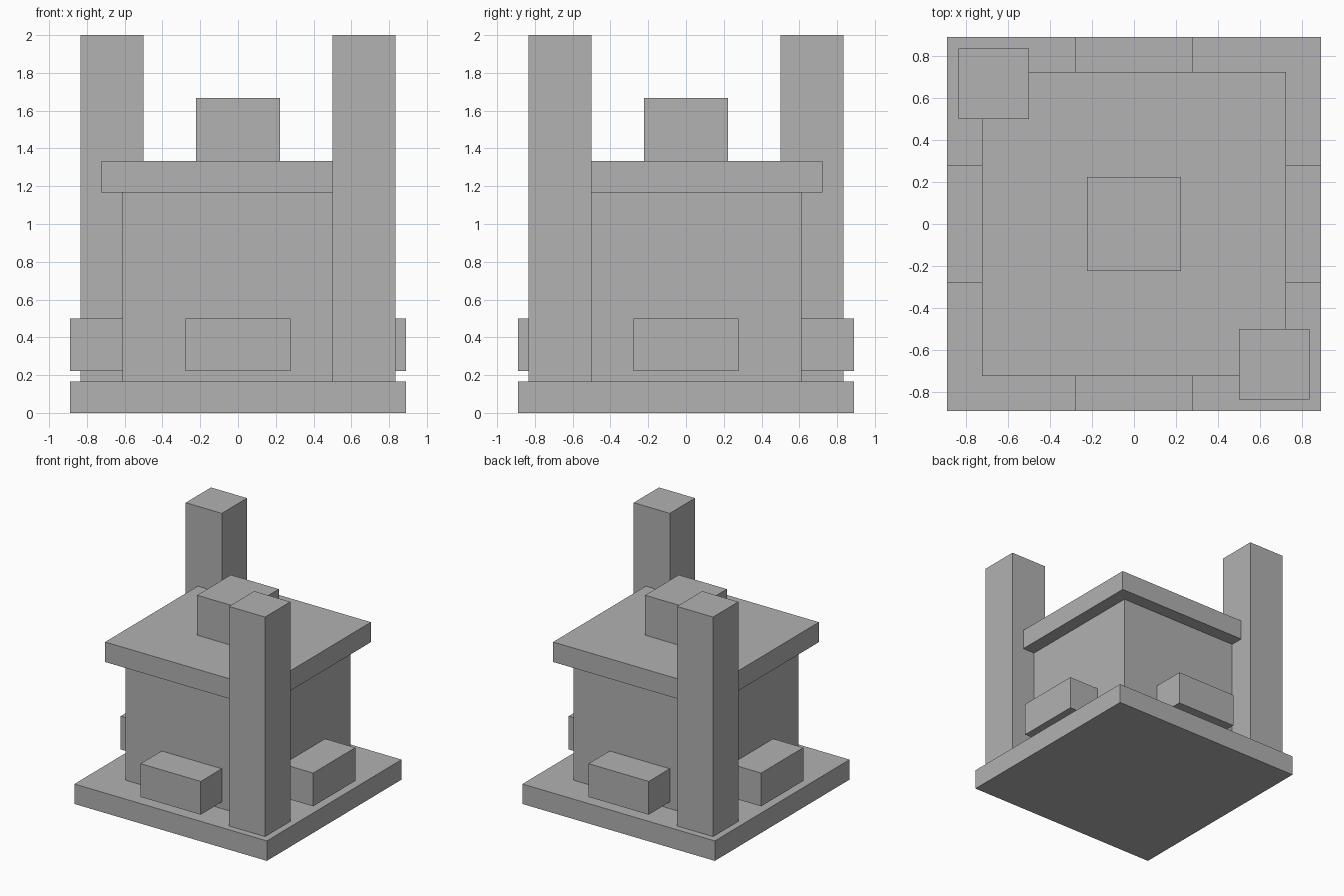
import bpy
from mathutils import Matrix, Vector

default = bpy.data.objects.get("Cube")
if default:
    bpy.data.objects.remove(default, do_unlink=True)

U = 1 / 18  # modelling unit

# Single stone colour
stone = bpy.data.materials.new("stone grey")
stone.use_nodes = True
colour = (0.445, 0.445, 0.445, 1)
stone.diffuse_color = colour
bsdf = next(n for n in stone.node_tree.nodes if n.type == "BSDF_PRINCIPLED")
bsdf.inputs["Base Color"].default_value = colour
bsdf.inputs["Roughness"].default_value = 0.8


def block(name, x, y, half_x, half_y, bottom, top):
    """Box centred on x, y, spanning bottom to top, measured in units."""
    bpy.ops.mesh.primitive_cube_add(size=2)
    obj = bpy.context.object
    obj.name = obj.data.name = name
    centre = Vector((x, y, (bottom + top) / 2)) * U
    scale = Matrix.Diagonal((half_x * U, half_y * U, (top - bottom) / 2 * U, 1))
    obj.data.transform(scale)
    obj.location = centre
    obj.data.materials.append(stone)
    return obj


# Stacked central parts
for name, half, bottom, top in (
    ("base_slab", 16, 0, 3),
    ("main_body", 11, 3, 21),
    ("roof_slab", 13, 21, 24),
    ("roof_block", 4, 24, 30),
):
    block(name, 0, 0, half, half, bottom, top)

# Tall pillars on two opposite corners
for name, side in (("front_left_pillar", 1), ("back_right_pillar", -1)):
    block(name, 12 * side, -12 * side, 3, 3, 3, 36)

# Ledge blocks projecting from each wall
for name, dx, dy in (
    ("front_ledge", 0, -1),
    ("back_ledge", 0, 1),
    ("left_ledge", 1, 0),
    ("right_ledge", -1, 0),
):
    half_x, half_y = (2.5, 5) if dx else (5, 2.5)
    block(name, dx * 13.5, dy * 13.5, half_x, half_y, 4, 9)
